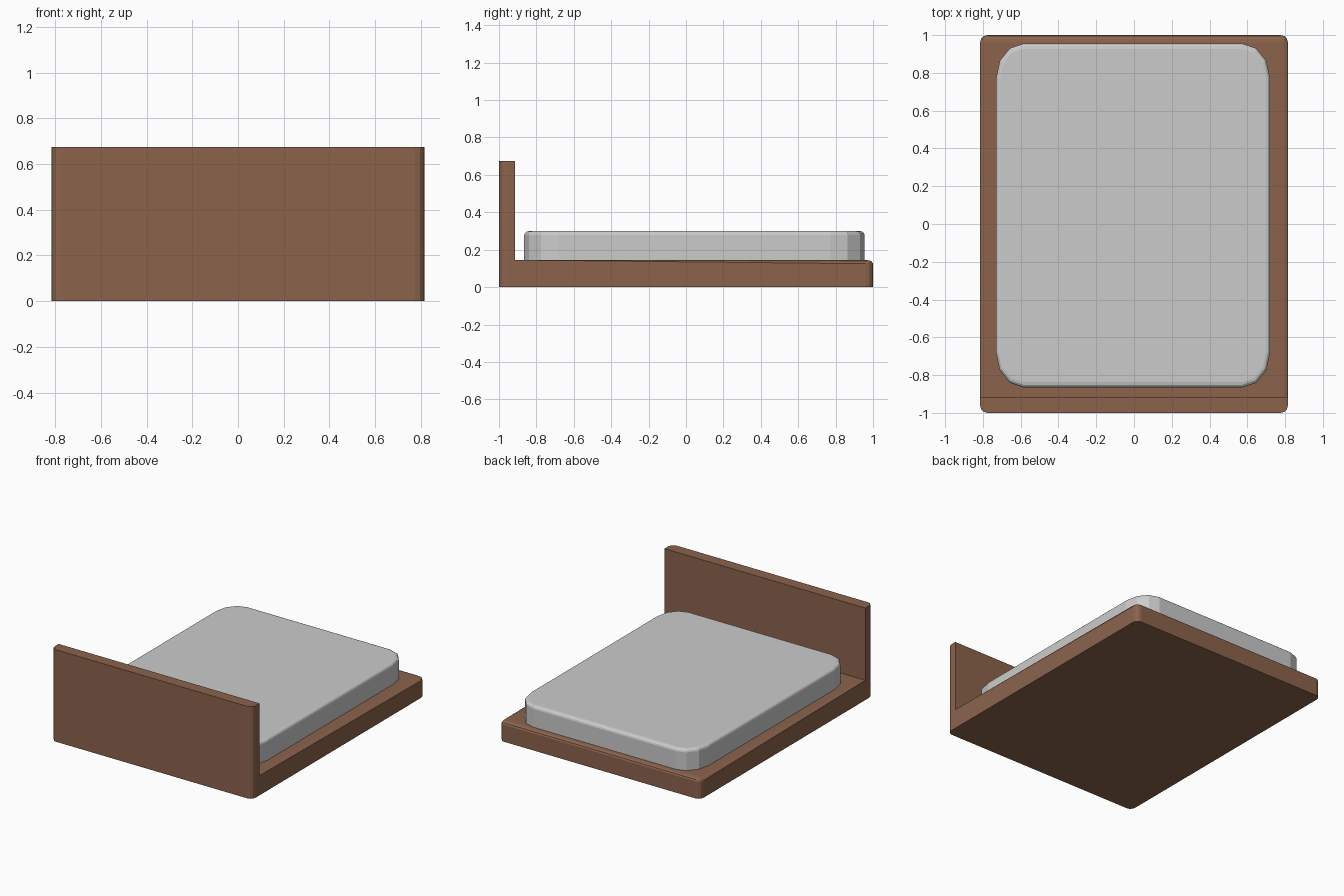
import bpy, bmesh
from mathutils import Vector

if "Cube" in bpy.data.objects:
    bpy.data.objects.remove(bpy.data.objects["Cube"])

WOOD = bpy.data.materials.new("brown_wood")
WOOD.diffuse_color = (0.26, 0.126, 0.073, 1)
WOOD.use_nodes = True
WOOD.node_tree.nodes["Principled BSDF"].inputs["Base Color"].default_value = WOOD.diffuse_color


def extrude_profile(points, offset):
    """Closed flat outline swept along a vector, as a bmesh."""
    bm = bmesh.new()
    face = bm.faces.new([bm.verts.new(p) for p in points])
    new = bmesh.ops.extrude_face_region(bm, geom=[face], use_keep_orig=True)["geom"]
    for v in new:
        if isinstance(v, bmesh.types.BMVert):
            v.co += Vector(offset)
    bmesh.ops.recalc_face_normals(bm, faces=bm.faces[:])
    return bm


def bevel_edges(bm, test, width, segments):
    """Round every edge whose two end points satisfy the test."""
    edges = [e for e in bm.edges if test(e.verts[0].co, e.verts[1].co)]
    bmesh.ops.bevel(bm, geom=edges, offset=width, offset_type='OFFSET',
                    segments=segments, profile=0.5, affect='EDGES')


def finish(bm, name, scale=(1, 1, 1), material=None):
    bmesh.ops.scale(bm, vec=scale, verts=bm.verts[:])
    bmesh.ops.recalc_face_normals(bm, faces=bm.faces[:])
    mesh = bpy.data.meshes.new(name)
    bm.to_mesh(mesh)
    bm.free()
    obj = bpy.data.objects.new(name, mesh)
    bpy.context.collection.objects.link(obj)
    if material:
        mesh.materials.append(material)
    return obj


# Bed frame: L-shaped side profile (double height, flattened after rounding)
W, BASE, HEAD = 0.815, 0.29, 1.35
side = [(-1, 0), (1, 0), (1, BASE), (-0.915, BASE), (-0.915, HEAD), (-1, HEAD)]
frame = extrude_profile([(-W, y, z) for y, z in side], (2 * W, 0, 0))


def frame_edge(a, b):
    upright = abs(a.z - b.z) > 0.01 and abs(a.y) > 0.99
    rim = (abs(a.z - BASE) < 0.001 and abs(b.z - BASE) < 0.001
           and max(a.y, b.y) > 0.99)
    return upright or rim


bevel_edges(frame, frame_edge, 0.04, 3)
finish(frame, "bed_frame", (1, 1, 0.5), WOOD)

# Mattress: slab with broad corners and a softened upper rim
X0, X1, Y0, Y1, Z0, Z1 = -0.73, 0.72, -0.865, 0.955, 0.14, 0.30
stretch = 1.25                       # corners are longer along y
y0, y1 = Y0 / stretch, Y1 / stretch
mattress = extrude_profile([(X0, y0, Z0), (X1, y0, Z0), (X1, y1, Z0), (X0, y1, Z0)],
                           (0, 0, Z1 - Z0))
bevel_edges(mattress, lambda a, b: abs(a.z - b.z) > 0.01, 0.145, 3)
bevel_edges(mattress, lambda a, b: min(a.z, b.z) > Z1 - 0.001, 0.022, 3)
finish(mattress, "mattress", (1, stretch, 1))
